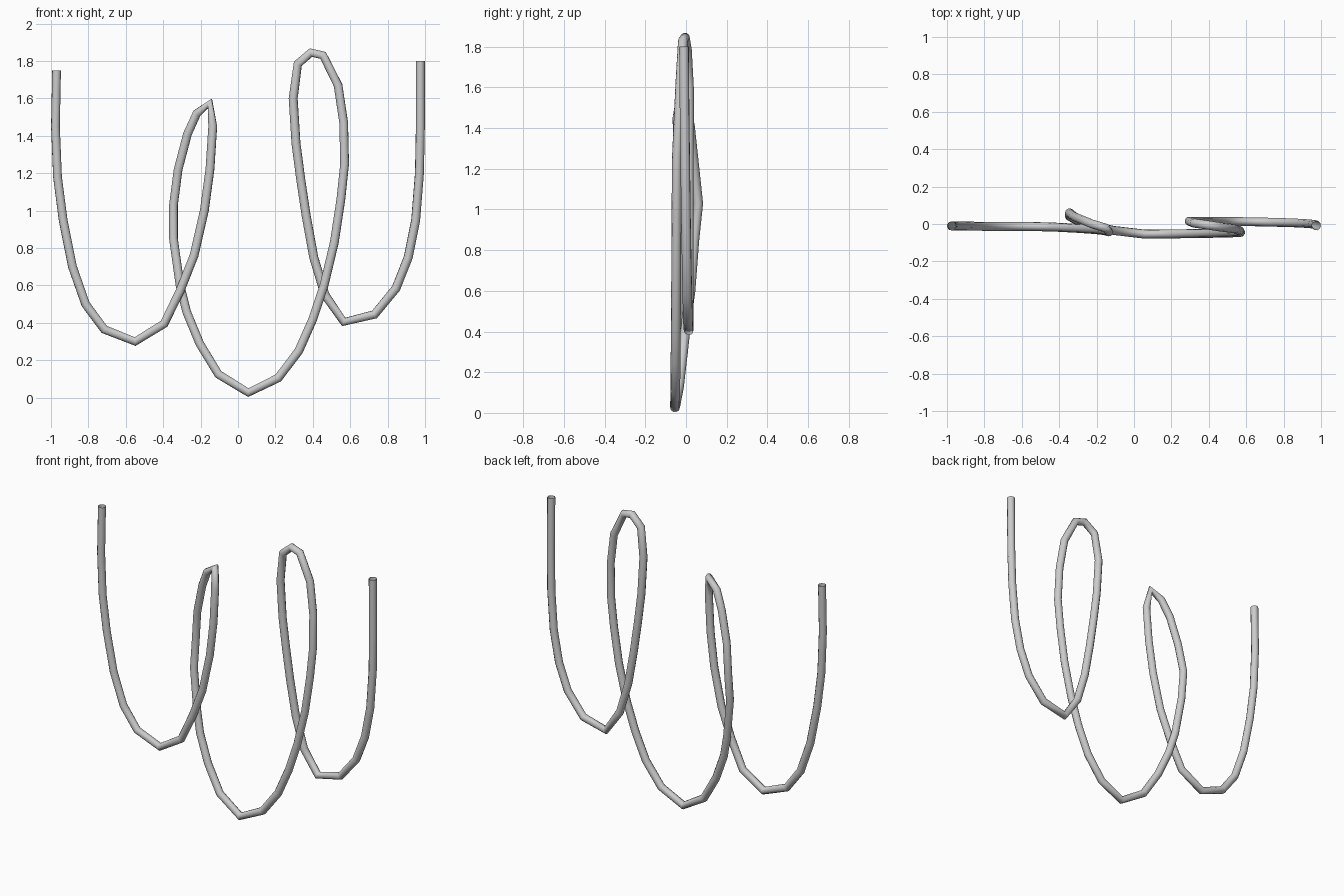
import bpy

WIRE_RADIUS = 0.024
START_POINT = (-0.97, -0.01, 1.75)

# Consecutive strands of the wire: outline as (x, z), and the depth reached at the end
left_hanging_arc = [(-0.976, 1.45), (-0.965, 1.18), (-0.935, 0.95), (-0.885, 0.7),
                    (-0.815, 0.5), (-0.715, 0.365), (-0.55, 0.3)]
small_loop_rise = [(-0.395, 0.395), (-0.31, 0.57), (-0.235, 0.76), (-0.18, 1.0),
                   (-0.15, 1.22), (-0.135, 1.45)]
small_loop_fall = [(-0.15, 1.575), (-0.22, 1.52), (-0.27, 1.41), (-0.32, 1.22),
                   (-0.345, 1.03)]
middle_arc_fall = [(-0.345, 0.85), (-0.31, 0.6), (-0.275, 0.46), (-0.205, 0.29),
                   (-0.105, 0.125), (0.055, 0.027)]
middle_arc_rise = [(0.215, 0.105), (0.325, 0.25), (0.4, 0.42), (0.46, 0.6),
                   (0.515, 0.83), (0.55, 1.06), (0.57, 1.25)]
tall_loop_crown = [(0.565, 1.47), (0.535, 1.67), (0.455, 1.83), (0.39, 1.845),
                   (0.32, 1.785), (0.295, 1.6)]
tall_loop_fall = [(0.31, 1.36), (0.335, 1.17), (0.365, 0.97), (0.405, 0.75),
                  (0.465, 0.55), (0.565, 0.405)]
right_hanging_arc = [(0.73, 0.445), (0.845, 0.585), (0.91, 0.75), (0.95, 0.95),
                     (0.97, 1.2), (0.975, 1.45), (0.975, 1.8)]

strands = [
    (left_hanging_arc, -0.013),
    (small_loop_rise, -0.042),
    (small_loop_fall, 0.06),
    (middle_arc_fall, -0.054),
    (middle_arc_rise, -0.045),
    (tall_loop_crown, 0.015),
    (tall_loop_fall, 0.013),
    (right_hanging_arc, -0.01),
]


def remove_default_cube():
    cube = bpy.data.objects.get("Cube")
    if cube:
        bpy.data.objects.remove(cube, do_unlink=True)


def make_material(name, colour):
    material = bpy.data.materials.new(name)
    material.use_nodes = True
    material.diffuse_color = colour
    for node in material.node_tree.nodes:
        if node.type == "BSDF_PRINCIPLED":
            node.inputs["Base Color"].default_value = colour
    return material


def trace_path(start, pieces):
    """Chain the strands, easing the depth evenly along each one."""
    path = [start]
    for outline, end_depth in pieces:
        start_depth = path[-1][1]
        step = (end_depth - start_depth) / len(outline)
        for count, (x, z) in enumerate(outline, start=1):
            path.append((x, start_depth + step * count, z))
    return path


def make_wire(name, path, radius, material):
    """Sweep a round section along a straight-segment path, open at both ends."""
    curve = bpy.data.curves.new(name, "CURVE")
    curve.dimensions = "3D"
    curve.bevel_depth = radius
    curve.bevel_resolution = 3
    curve.use_fill_caps = False
    spline = curve.splines.new("POLY")
    spline.points.add(len(path) - 1)
    for point, position in zip(spline.points, path):
        point.co = (*position, 1)
    curve.materials.append(material)

    wire = bpy.data.objects.new(name, curve)
    bpy.context.collection.objects.link(wire)
    bpy.ops.object.select_all(action="DESELECT")
    wire.select_set(True)
    bpy.context.view_layer.objects.active = wire
    bpy.ops.object.convert(target="MESH")
    bpy.ops.object.shade_smooth()
    return bpy.context.view_layer.objects.active


remove_default_cube()
grey = make_material("plain grey", (0.6, 0.6, 0.6, 1))
make_wire("looped_wire", trace_path(START_POINT, strands), WIRE_RADIUS, grey)
